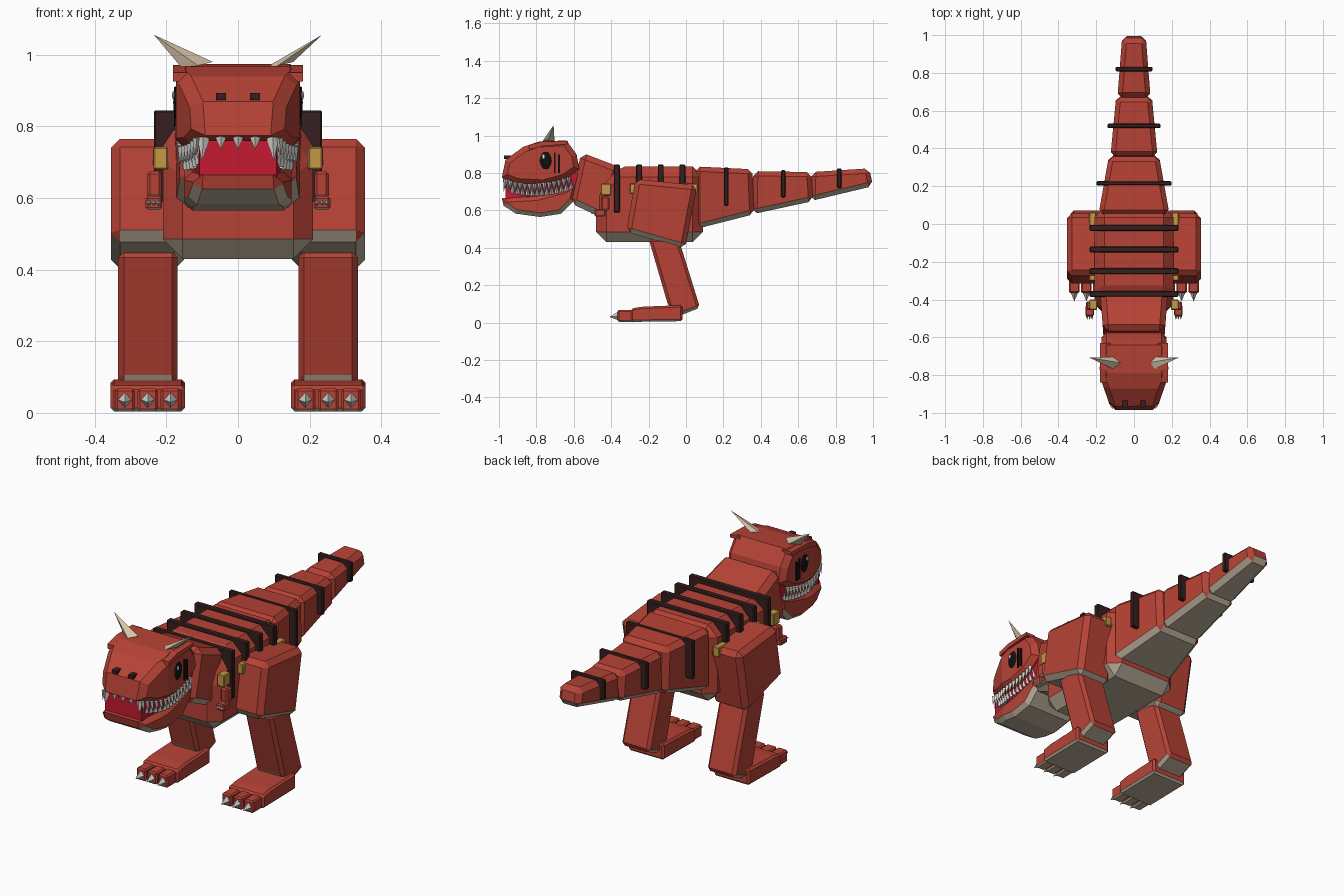
import bpy, bmesh
from mathutils import Vector

if "Cube" in bpy.data.objects:
    bpy.data.objects.remove(bpy.data.objects["Cube"])


def material(name, rgb):
    m = bpy.data.materials.new(name)
    m.use_nodes = True
    m.diffuse_color = (*rgb, 1)
    m.node_tree.nodes["Principled BSDF"].inputs["Base Color"].default_value = (*rgb, 1)
    return m


RED = material("red_hide", (0.47, 0.055, 0.036))
TAN = material("tan_belly", (0.50, 0.42, 0.32))
HORN = material("pale_horn", (0.66, 0.54, 0.40))
DARK = material("dark_brown", (0.035, 0.014, 0.013))
BLACK = material("black", (0.005, 0.005, 0.006))
GOLD = material("gold", (0.55, 0.32, 0.06))
CRIMSON = material("crimson_mouth", (0.56, 0.01, 0.03))
TOOTH = material("tooth_grey", (0.62, 0.62, 0.59))
WHITE = material("white", (0.9, 0.9, 0.9))


def finish(name, bm, mats):
    bmesh.ops.recalc_face_normals(bm, faces=bm.faces[:])
    bm.normal_update()
    if len(mats) > 1:  # second colour on the underside
        for f in bm.faces:
            f.material_index = int(f.normal.z < -0.5)
    me = bpy.data.meshes.new(name)
    bm.to_mesh(me)
    bm.free()
    for m in mats:
        me.materials.append(m)
    ob = bpy.data.objects.new(name, me)
    bpy.context.collection.objects.link(ob)
    return ob


def prism(name, profile, cx, w_front, w_back=None, bevel=0.0, mats=(RED, TAN),
          cut=None, rim=False):
    """Side profile (y, z) extruded across x, narrowing towards the front."""
    w_back = w_front if w_back is None else w_back
    bm = bmesh.new()
    n = len(profile)
    a, b = [[bm.verts.new((s, y, z)) for y, z in profile] for s in (-1, 1)]
    bm.faces.new(a)
    bm.faces.new(b[::-1])
    for i in range(n):
        j = (i + 1) % n
        bm.faces.new((a[i], b[i], b[j], a[j]))
    y0 = min(p[0] for p in profile)
    y1 = max(p[0] for p in profile) if cut is None else cut
    if cut is not None:
        bmesh.ops.bisect_plane(bm, geom=bm.verts[:] + bm.edges[:] + bm.faces[:],
                               plane_co=(0, cut, 0), plane_no=(0, 1, 0))
    for v in bm.verts:
        t = min(1, (v.co.y - y0) / (y1 - y0))
        v.co.x = cx + v.co.x * (w_front + (w_back - w_front) * t)
    bmesh.ops.recalc_face_normals(bm, faces=bm.faces[:])
    bm.normal_update()
    if bevel:
        edges = bm.edges[:]
        if rim:
            edges = [e for e in edges
                     if sum(abs(f.normal.x) > 0.7 for f in e.link_faces) == 1]
        bmesh.ops.bevel(bm, geom=edges, offset=bevel, segments=1, profile=0.5,
                        affect='EDGES', clamp_overlap=True)
    return finish(name, bm, mats)


def box(name, x, y, z, mats, bevel=0.0):
    prof = [(y[0], z[0]), (y[1], z[0]), (y[1], z[1]), (y[0], z[1])]
    return prism(name, prof, (x[0] + x[1]) / 2, abs(x[1] - x[0]) / 2, bevel=bevel, mats=mats)


def spikes(name, items, mat, u, v):
    """Four-sided spikes: items of (base, tip), base ring spanned by u and v."""
    bm = bmesh.new()
    u, v = Vector(u), Vector(v)
    for base, tip in items:
        ring = [bm.verts.new(Vector(base) + d) for d in (u, v, -u, -v)]
        top = bm.verts.new(tip)
        bm.faces.new(ring)
        for i in range(4):
            bm.faces.new((ring[i], ring[(i + 1) % 4], top))
    return finish(name, bm, (mat,))


def ball(name, loc, scale, mat, seg=12):
    bm = bmesh.new()
    bmesh.ops.create_uvsphere(bm, u_segments=seg, v_segments=seg * 2 // 3, radius=1)
    for p in bm.verts:
        p.co = Vector(loc) + Vector(p.co[i] * scale[i] for i in range(3))
    return finish(name, bm, (mat,))


# Trunk and neck
prism("torso", [(-.48, .43), (-.48, .72), (-.38, .835), (.09, .835), (.09, .43)],
      0, .21, bevel=.055)
prism("neck", [(-.62, .64), (-.56, .91), (-.35, .83), (-.45, .56)], 0, .16, .18, bevel=.03)

# Tail
tail = [[(.05, .5), (.05, .835), (.355, .82), (.365, .58)],
        [(.355, .58), (.36, .81), (.67, .805), (.68, .65)],
        [(.665, .65), (.67, .805), (.98, .825), (1.0, .73)]]
for i, (prof, wf, wb) in enumerate(zip(tail, (.188, .125, .088), (.132, .094, .062))):
    prism(f"tail_segment_{i + 1}", prof, 0, wf, wb, bevel=.025)

# Bands across back and tail
bands = [(y, .235, .59, .845) for y in (-.37, -.25, -.135, -.02)]
bands += [(.215, .198, .625, .83), (.52, .14, .67, .815), (.82, .098, .72, .825)]
for i, (y, w, z0, z1) in enumerate(bands):
    t = .016 if i < 4 else .012
    box(f"band_{i + 1}", (-w, w), (y - t, y + t), (z0, z1), (DARK,), .005)

# Head
prism("skull", [(-.985, .775), (-.965, .87), (-.87, .94), (-.79, .967), (-.64, .975),
                (-.585, .9), (-.57, .82), (-.65, .765), (-.76, .735), (-.9, .742)],
      0, .12, .173, bevel=.028, mats=(RED,), cut=-.83, rim=True)
prism("lower_jaw", [(-.985, .665), (-.975, .625), (-.91, .583), (-.78, .565), (-.67, .582),
                    (-.6, .65), (-.57, .77), (-.65, .715), (-.8, .675)],
      0, .12, .15, bevel=.022, cut=-.85, rim=True)
prism("mouth", [(-.965, .65), (-.965, .76), (-.7, .77), (-.58, .81), (-.58, .7), (-.7, .65)],
      0, .108, .14, mats=(CRIMSON,))


# Teeth follow the lip curve
def lip(y):
    return .712 + (.85 * (y + .83) ** 2 if y > -.83 else 1.3 * (y + .83) ** 2)


def half_width(y):
    return .158 if y > -.83 else .158 - (-.83 - y) * .32


for side, label in ((1, "left"), (-1, "right")):
    upper, lower = [], []
    for i in range(14):
        y = -.965 + i * .026
        x, z = half_width(y), lip(y)
        upper.append(((side * x, y, z + .032), (side * (x + .006), y, z - .022)))
        lower.append(((side * (x - .016), y + .013, z - .034),
                      (side * x, y + .013, z + .022)))
    for rows, word in ((upper, "upper"), (lower, "lower")):
        spikes(f"{word}_teeth_{label}", rows, TOOTH, (.012, 0, 0), (0, .013, 0))
front = [((x, -.968, .775), (x, -.975, .735)) for x in (-.048, 0, .048)]
front += [((s * .097, -.965, .77), (s * .1, -.975, .7)) for s in (-1, 1)]
spikes("front_teeth", front, TOOTH, (.018, 0, 0), (0, .012, 0))

# Paired parts
for side, label in ((1, "left"), (-1, "right")):
    def sx(a, b):
        return (side * a, side * b)

    # Face
    ball(f"eye_{label}", (side * .165, -.75, .867), (.016, .038, .056), BLACK)
    ball(f"eye_glint_{label}", (side * .18, -.762, .887), (.004, .009, .012), WHITE, 8)
    for k, y in enumerate((-.702, -.68)):
        box(f"cheek_mark_{k + 1}_{label}", sx(.16, .179), (y - .005, y + .005),
            (.8, .91 - .01 * k), (BLACK,))
    prism(f"brow_{label}", [(-.84, .925), (-.84, .95), (-.77, .968), (-.63, .972),
                            (-.63, .955), (-.77, .943)], side * .153, .028, mats=(RED,))
    box(f"nostril_{label}", sx(.034, .062), (-.972, -.93), (.874, .893), (DARK,))
    spikes(f"horn_{label}", [((side * .112, -.735, .97), (side * .235, -.708, 1.056))],
           HORN, (.042, 0, .01), (0, .032, 0))

    # Gold plates
    box(f"shoulder_plate_{label}", sx(.195, .236), (-.455, -.4), (.68, .743), (GOLD,), .004)
    box(f"hip_plate_{label}", sx(.2, .238), (-.3, .062), (.69, .743), (GOLD,), .004)

    # Small arm
    box(f"upper_arm_{label}", sx(.213, .254), (-.455, -.41), (.6, .675), (RED, TAN), .008)
    box(f"hand_{label}", sx(.212, .258), (-.488, -.43), (.568, .605), (RED, TAN), .006)
    spikes(f"hand_claws_{label}", [((side * x, -.486, .587), (side * x, -.508, .585))
                                   for x in (.222, .235, .248)],
           TOOTH, (.007, 0, 0), (0, 0, .009))

    # Hind leg
    prism(f"thigh_{label}", [(-.32, .485), (-.27, .768), (.06, .735), (-.005, .395)],
          side * .253, .102, bevel=.026)
    prism(f"shin_{label}", [(-.2, .45), (-.04, .45), (.075, .08), (-.04, .035), (-.095, .09)],
          side * .252, .083, bevel=.016)
    prism(f"foot_{label}", [(-.295, .004), (-.295, .075), (-.24, .085), (-.02, .094),
                            (-.02, .008)], side * .252, .104, bevel=.01)
    claws = []
    for k in (-1, 0, 1):
        x = .252 + k * .064
        box(f"toe_{k + 2}_{label}", sx(x - .028, x + .028), (-.365, -.28), (.004, .068),
            (RED, TAN), .007)
        claws.append(((side * x, -.364, .036), (side * x, -.41, .03)))
    spikes(f"foot_claws_{label}", claws, TOOTH, (.019, 0, 0), (0, 0, .022))
